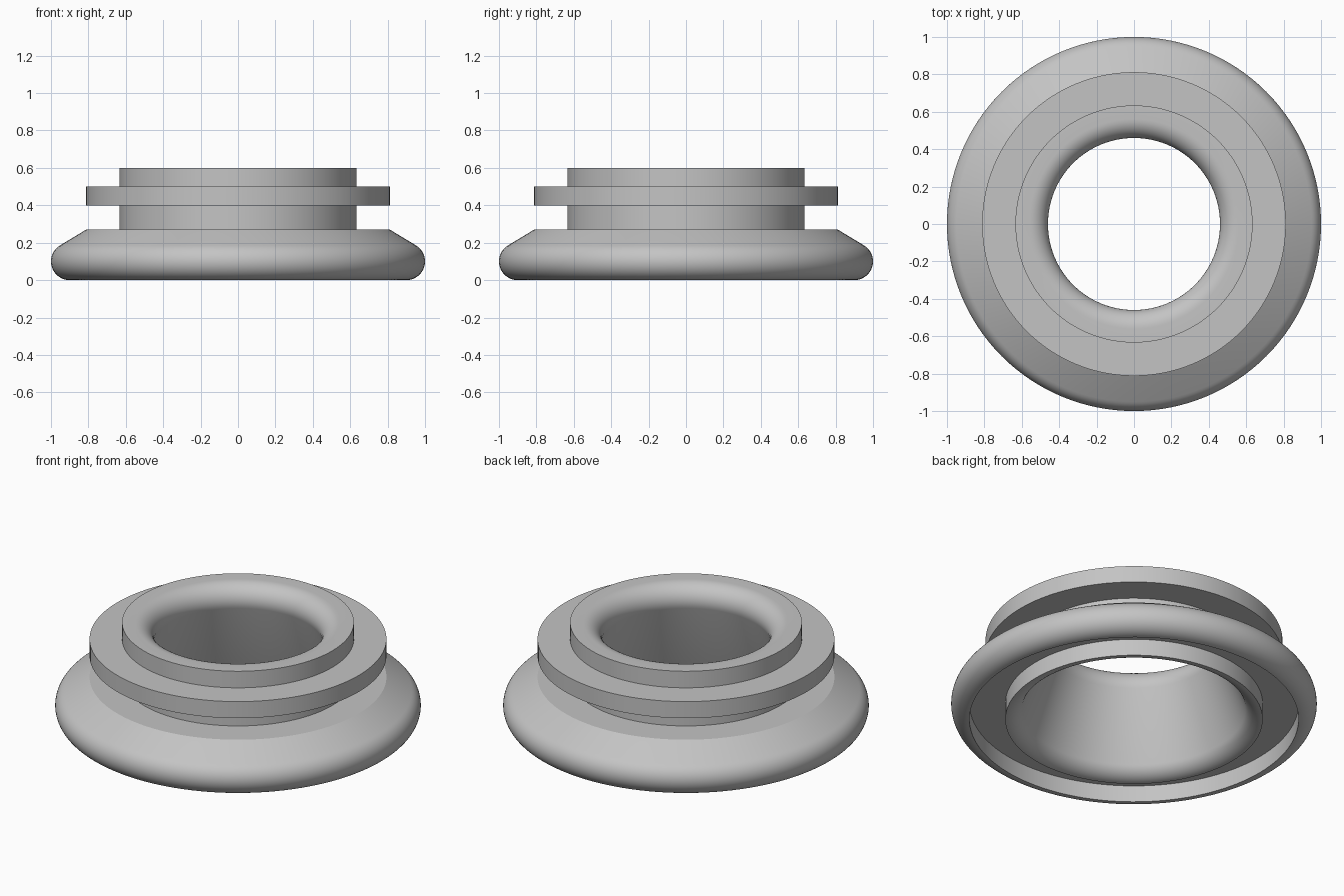
import bpy
import bmesh
from math import sin, cos, radians, pi

cube = bpy.data.objects.get("Cube")
if cube:
    bpy.data.objects.remove(cube, do_unlink=True)

SEGMENTS = 128
ROUND = 0.1      # radius of every rounded lip


def arc(r, z, start, end, steps=12):
    """Points of a rounded lip in the (radius, height) plane."""
    angles = [radians(start + (end - start) * i / steps) for i in range(steps + 1)]
    return [(r + ROUND * cos(a), z + ROUND * sin(a)) for a in angles]


# Closed cross-section, from the base lip up the outside and down the bore
profile = arc(0.9, 0.1, -90, 60, 20)                       # rounded base and sloped shoulder
profile += [(0.812, 0.27), (0.634, 0.27), (0.634, 0.4)]    # shoulder top and groove
profile += [(0.812, 0.4), (0.812, 0.5), (0.634, 0.5)]      # flange
profile += [(0.634, 0.6)]                                  # neck
profile += arc(0.56, 0.5, 90, 199)                         # rounded mouth
profile += arc(0.704, 0.1, 199, 270)                       # flared bore end
profile += [(0.704, 0.1), (0.9, 0.1)]                      # recess in the underside

# Revolve the section
bm = bmesh.new()
rings = []
for i in range(SEGMENTS):
    a = 2 * pi * i / SEGMENTS
    rings.append([bm.verts.new((r * cos(a), r * sin(a), z)) for r, z in profile])
count = len(profile)
for i in range(SEGMENTS):
    here, there = rings[i], rings[(i + 1) % SEGMENTS]
    for j in range(count):
        k = (j + 1) % count
        bm.faces.new((here[j], there[j], there[k], here[k]))
bmesh.ops.recalc_face_normals(bm, faces=bm.faces)

mesh = bpy.data.meshes.new("flanged_ring")
bm.to_mesh(mesh)
bm.free()
ring = bpy.data.objects.new("flanged_ring", mesh)
bpy.context.collection.objects.link(ring)

# Plain grey finish
grey = bpy.data.materials.new("plain_grey")
grey.use_nodes = True
colour = (0.55, 0.55, 0.55, 1.0)
grey.diffuse_color = colour
grey.node_tree.nodes["Principled BSDF"].inputs["Base Color"].default_value = colour
mesh.materials.append(grey)

# Smooth curves, crisp corners
bpy.ops.object.select_all(action="DESELECT")
ring.select_set(True)
bpy.context.view_layer.objects.active = ring
bpy.ops.object.shade_smooth_by_angle(angle=radians(25))
